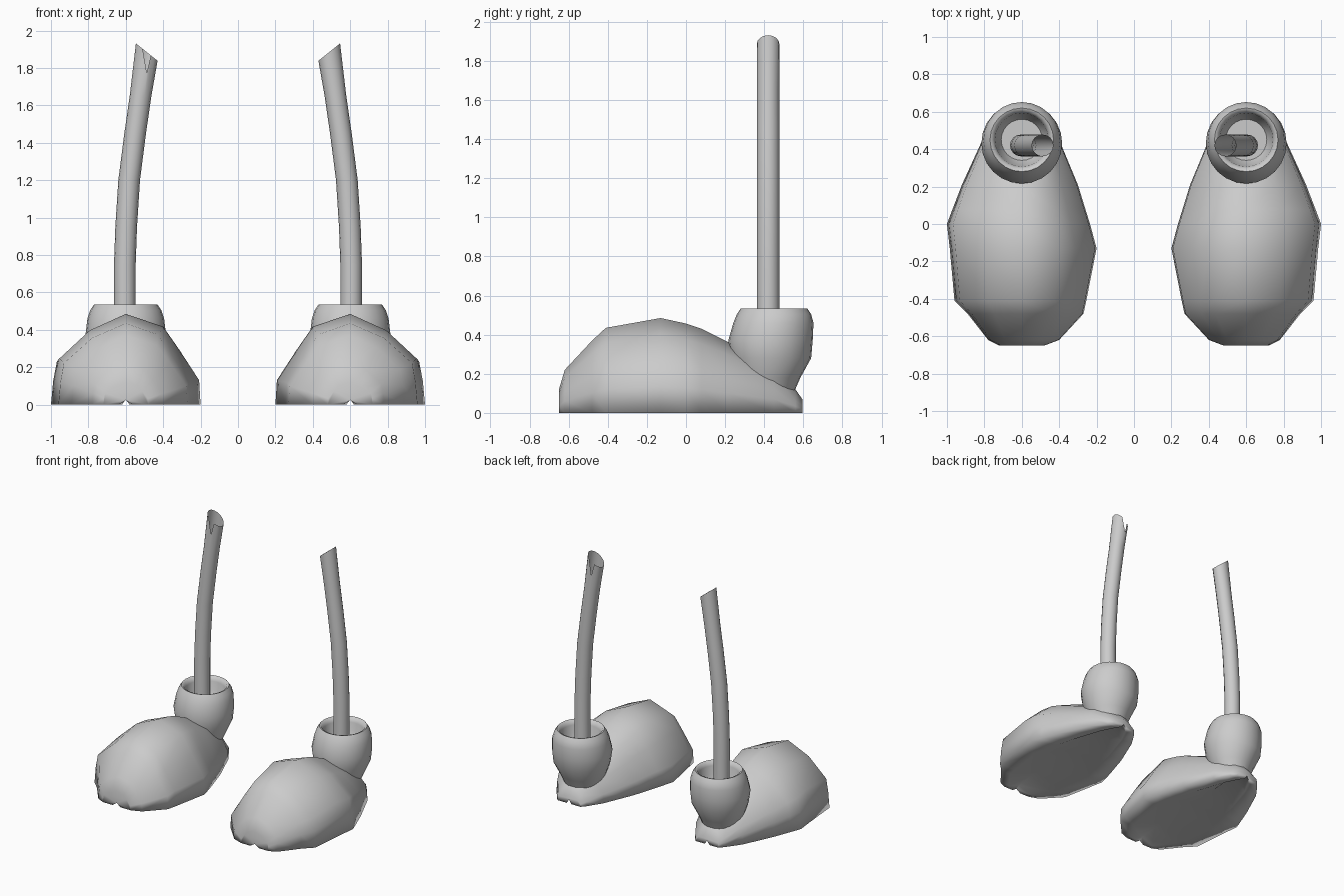
import bpy, bmesh, math

cube = bpy.data.objects.get("Cube")
if cube:
    bpy.data.objects.remove(cube, do_unlink=True)

GREY = (0.6, 0.6, 0.6, 1)
mat = bpy.data.materials.new("plain grey")
mat.use_nodes = True
mat.diffuse_color = GREY
mat.node_tree.nodes["Principled BSDF"].inputs["Base Color"].default_value = GREY

FOOT_X = 0.6


def loft(name, rings, side, cap_start=True, cap_end=True, angle=60):
    """Skin closed rings of points; side = -1 mirrors the part in x."""
    bm = bmesh.new()
    loops = [[bm.verts.new((side * x, y, z)) for x, y, z in ring] for ring in rings]
    n = len(loops[0])
    for a, b in zip(loops, loops[1:]):
        for i in range(n):
            j = (i + 1) % n
            bm.faces.new((a[i], a[j], b[j], b[i]))
    if cap_start:
        bm.faces.new(loops[0])
    if cap_end:
        bm.faces.new(loops[-1])
    bmesh.ops.recalc_face_normals(bm, faces=bm.faces)
    mesh = bpy.data.meshes.new(name)
    bm.to_mesh(mesh)
    bm.free()
    mesh.materials.append(mat)
    obj = bpy.data.objects.new(name, mesh)
    bpy.context.collection.objects.link(obj)
    bpy.ops.object.select_all(action="DESELECT")
    obj.select_set(True)
    bpy.context.view_layer.objects.active = obj
    bpy.ops.object.shade_smooth_by_angle(angle=math.radians(angle))


# Foot cross-section: width and height fractions from the sole edge to the crown
INNER = [(1, 0), (.98, .27), (.72, .6), (.5, .86)]
OUTER = [(1, 0), (.97, .28), (.92, .51), (.5, .82)]
# Foot stations: y, inner half width, outer half width, crown height, sole arch height
STATIONS = [(-.65, .12, .12, .12, .025), (-.62, .2, .18, .22, .04), (-.48, .33, .29, .37, .06),
            (-.41, .345, .36, .435, .06), (-.13, .4, .385, .485, .07), (0, .365, .4, .457, .07),
            (.08, .34, .37, .43, .07), (.21, .3, .32, .365, .08), (.45, .2, .21, .25, .08),
            (.56, .13, .13, .12, .06), (.595, .1, .1, .07, .03)]


def foot(name, side):
    rings = []
    for y, inner, outer, top, arch in STATIONS:
        # Hollow running along the sole, wide in the middle and narrow at the ends
        hollow = .8 * inner - .06
        ring = [(FOOT_X + hollow, y, 0), (FOOT_X, y, arch), (FOOT_X - hollow, y, 0)]
        ring += [(FOOT_X - inner * w, y, top * h) for w, h in INNER]
        ring.append((FOOT_X, y, top))
        ring += [(FOOT_X + outer * w, y, top * h) for w, h in reversed(OUTER)]
        rings.append(ring)
    loft(name, rings, side, angle=110)


# Ankle cuff profile, from inside the foot, over the rim and down the hole:
# height, centre y, radius
CUFF = [(.1, .42, .13), (.18, .42, .165), (.28, .435, .205), (.37, .432, .216), (.46, .447, .205),
        (.505, .45, .19), (.535, .45, .17), (.53, .45, .155), (.5, .45, .143),
        (.44, .45, .135), (.39, .45, .11)]


def circle(cx, cy, z, r, n):
    return [(cx + r * math.cos(math.tau * i / n), cy + r * math.sin(math.tau * i / n), z)
            for i in range(n)]


def cuff(name, side):
    loft(name, [circle(FOOT_X, cy, z, r, 24) for z, cy, r in CUFF], side)


# Stem centre line: height, x
STEM = [(.38, .605), (.75, .605), (.95, .598), (1.2, .582), (1.45, .55), (1.65, .521), (1.885, .488)]


def stem(name, side):
    """Thin hollow leg leaning inwards, with a slanted, split open top."""
    n = 16
    rings = [circle(x, .42, z, .058, n) for z, x in STEM]
    # The split faces front on the right leg and back on the left leg
    split = n // 4 if side > 0 else 3 * n // 4
    rings[-1] = [(x, y, z + (x - STEM[-1][1]) * .8 - (.11 if i == split else 0))
                 for i, (x, y, z) in enumerate(rings[-1])]
    loft(name, rings, side, cap_end=False)


for label, side in (("left", 1), ("right", -1)):
    foot(label + "_foot", side)
    cuff(label + "_ankle_cuff", side)
    stem(label + "_leg_stem", side)
